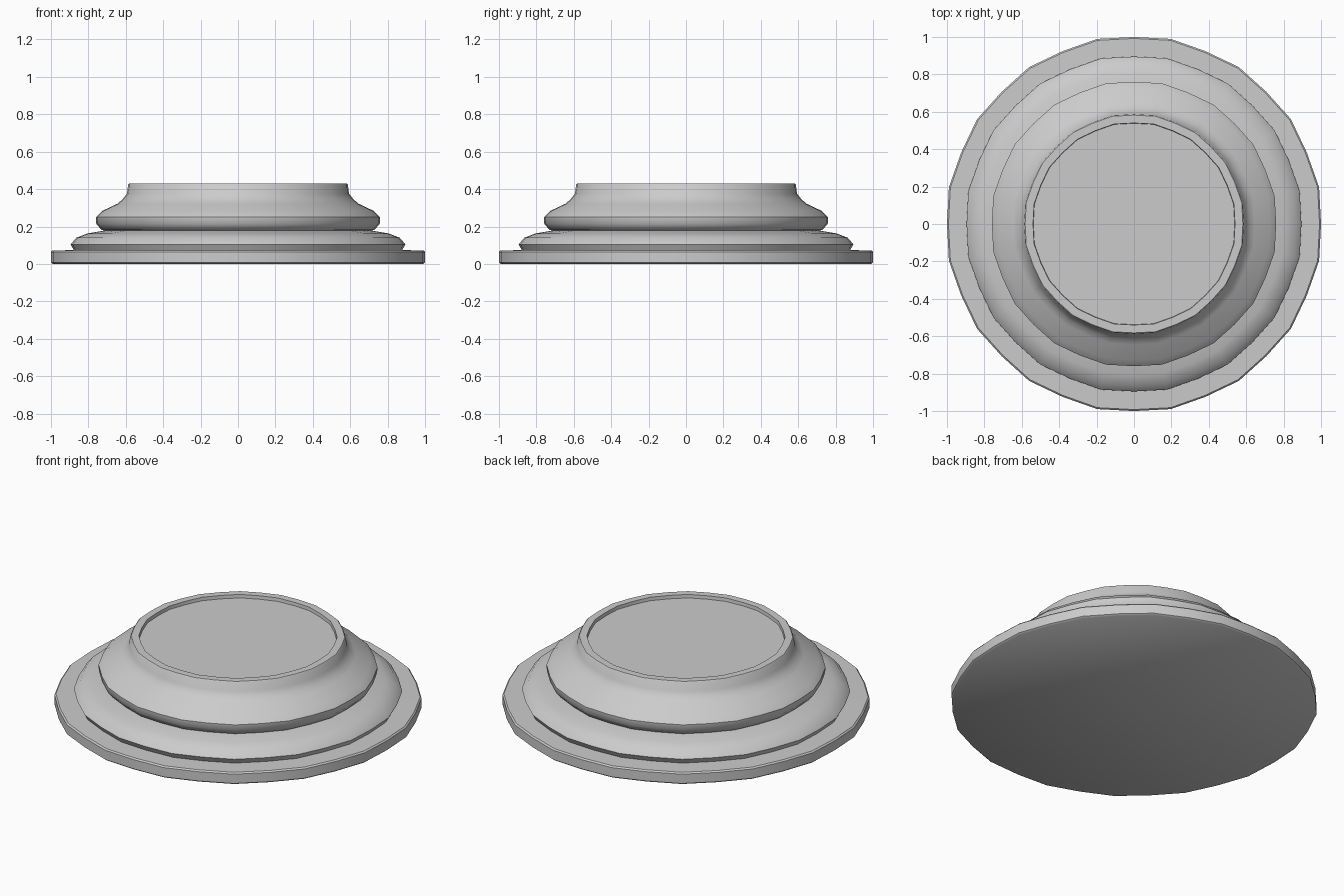
import bpy, bmesh, math

if "Cube" in bpy.data.objects:
    bpy.data.objects.remove(bpy.data.objects["Cube"])

SEGMENTS = 32


def ring_point(r, z, i):
    # every second corner sits slightly further out, giving a soft 16-sided look
    a = 2 * math.pi * i / SEGMENTS
    k = r * (1.009 if i % 2 else 1.0)
    return (k * math.cos(a), k * math.sin(a), z)


def lathe(name, profile):
    bm = bmesh.new()
    rings = [[bm.verts.new(ring_point(r, z, i)) for i in range(SEGMENTS)]
             for r, z in profile]
    for a, b in zip(rings, rings[1:]):
        for i in range(SEGMENTS):
            j = (i + 1) % SEGMENTS
            bm.faces.new((a[i], a[j], b[j], b[i]))
    bm.faces.new(rings[0][::-1])
    bm.faces.new(rings[-1])
    bmesh.ops.recalc_face_normals(bm, faces=bm.faces)
    mesh = bpy.data.meshes.new(name)
    bm.to_mesh(mesh)
    bm.free()
    obj = bpy.data.objects.new(name, mesh)
    bpy.context.collection.objects.link(obj)
    bpy.ops.object.select_all(action='DESELECT')
    obj.select_set(True)
    bpy.context.view_layer.objects.active = obj
    bpy.ops.object.shade_smooth_by_angle(angle=math.radians(40))
    return obj


# One continuous moulded profile, from the underside up to the recessed top
lathe("column_base", [
    # bottom plate
    (0.99, 0.0), (1.0, 0.008), (1.0, 0.064), (0.992, 0.072),
    # lower rounded moulding
    (0.878, 0.074), (0.895, 0.105), (0.865, 0.14), (0.805, 0.163), (0.715, 0.178),
    # upper rounded moulding
    (0.73, 0.182), (0.758, 0.215), (0.76, 0.25), (0.727, 0.283), (0.645, 0.322),
    # concave neck
    (0.618, 0.345), (0.594, 0.375), (0.587, 0.425), (0.582, 0.43),
    # rim and shallow recess
    (0.54, 0.43), (0.538, 0.41),
])
